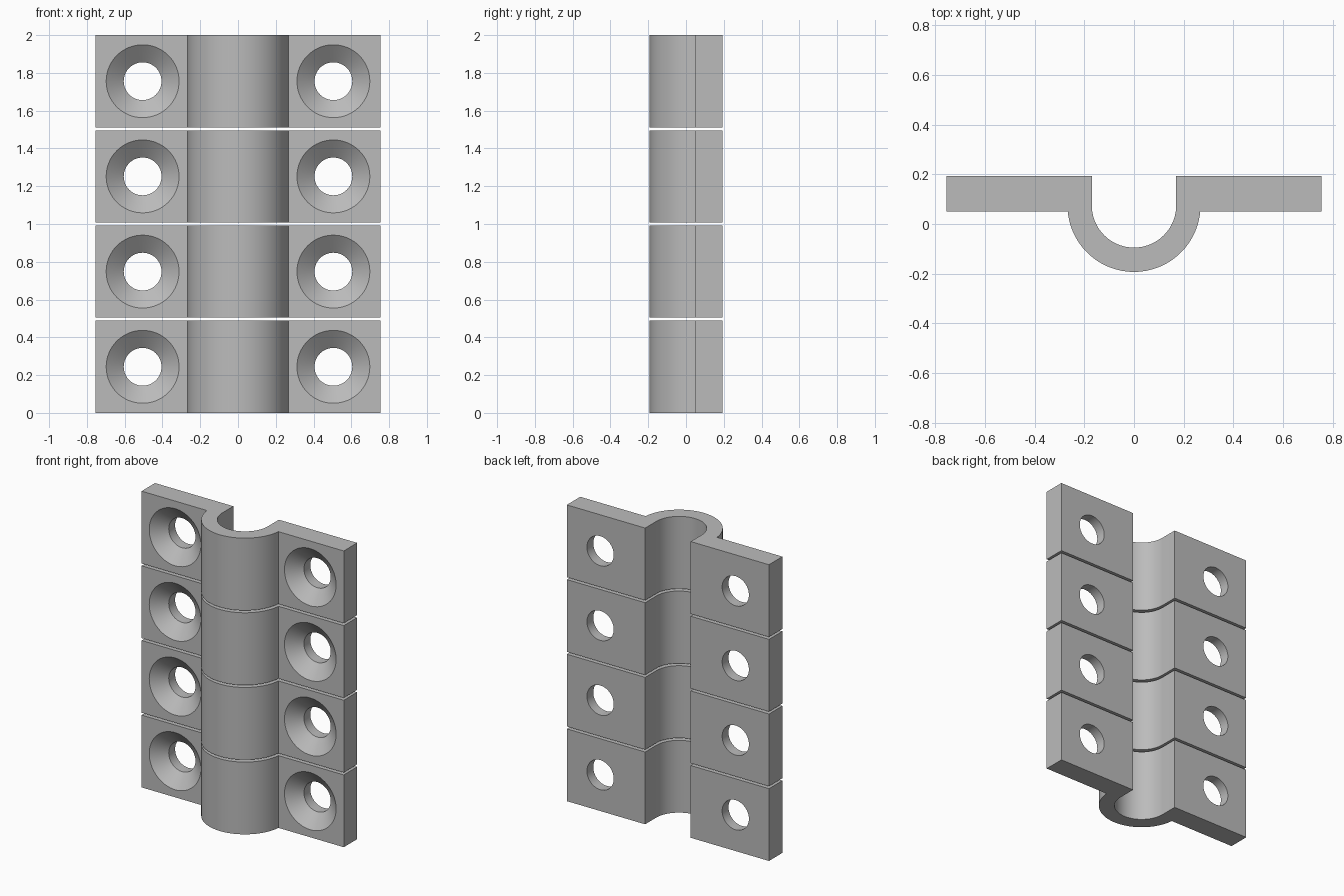
import bpy, bmesh, math
from mathutils import Matrix

if "Cube" in bpy.data.objects:
    bpy.data.objects.remove(bpy.data.objects["Cube"])

COUNT, HEIGHT = 4, 0.488
PITCH = (2 - HEIGHT) / (COUNT - 1)
HALF_W, BACK, FRONT = 0.755, 0.193, 0.05      # mounting flanges
ARC_Y, R_IN, R_OUT = 0.075, 0.17, 0.268       # curved saddle
HOLE_X, HOLE_R, SINK_R, SINK_DEPTH = 0.505, 0.1, 0.193, 0.075

grey = bpy.data.materials.new("plain grey")
grey.use_nodes = True
colour = (0.50, 0.50, 0.50, 1)
grey.diffuse_color = colour
grey.node_tree.nodes["Principled BSDF"].inputs["Base Color"].default_value = colour


def make_object(name, bm):
    bmesh.ops.recalc_face_normals(bm, faces=bm.faces)
    mesh = bpy.data.meshes.new(name)
    bm.to_mesh(mesh)
    bm.free()
    mesh.materials.append(grey)
    obj = bpy.data.objects.new(name, mesh)
    bpy.context.collection.objects.link(obj)
    return obj


def arc(radius, start, end, steps=48):
    angles = [start + (end - start) * i / steps for i in range(steps + 1)]
    return [(radius * math.cos(a), ARC_Y + radius * math.sin(a)) for a in angles]


def clamp_body():
    # Saddle profile with a flange on each side, extruded upward
    dip = math.asin((ARC_Y - FRONT) / R_OUT)
    profile = [(-HALF_W, BACK), (-HALF_W, FRONT)]
    profile += arc(R_OUT, math.pi + dip, 2 * math.pi - dip)
    profile += [(HALF_W, FRONT), (HALF_W, BACK), (R_IN, BACK)]
    profile += arc(R_IN, 2 * math.pi, math.pi)
    profile += [(-R_IN, BACK)]
    bm = bmesh.new()
    face = bm.faces.new([bm.verts.new((x, y, 0)) for x, y in profile])
    top = bmesh.ops.extrude_face_region(bm, geom=[face])["geom"]
    verts = [v for v in top if isinstance(v, bmesh.types.BMVert)]
    bmesh.ops.translate(bm, verts=verts, vec=(0, 0, HEIGHT))
    return make_object("saddle_clamp_1", bm)


def screw_cutters():
    # Countersunk screw shapes, wide end toward the front
    bm = bmesh.new()
    slope = (SINK_R - HOLE_R) / SINK_DEPTH
    lead = 0.02
    stations = [(FRONT - lead, SINK_R + slope * lead),
                (FRONT + SINK_DEPTH, HOLE_R), (BACK + lead, HOLE_R)]
    sides = 64
    for side in (-1, 1):
        rings = [[bm.verts.new((side * HOLE_X + r * math.cos(math.tau * i / sides), y,
                                HEIGHT / 2 + r * math.sin(math.tau * i / sides)))
                  for i in range(sides)] for y, r in stations]
        for a, b in zip(rings, rings[1:]):
            for i in range(sides):
                j = (i + 1) % sides
                bm.faces.new((a[i], a[j], b[j], b[i]))
        bm.faces.new(rings[0])
        bm.faces.new(rings[-1])
    cutter = make_object("screw_hole_cutter", bm)
    cutter.hide_render = True
    return cutter


clamp = clamp_body()
cutter = screw_cutters()
cut = clamp.modifiers.new("screw holes", "BOOLEAN")
cut.operation, cut.solver, cut.object = "DIFFERENCE", "EXACT", cutter

# Bake the holes, then smooth only the rounded surfaces
bpy.ops.object.select_all(action="DESELECT")
clamp.select_set(True)
bpy.context.view_layer.objects.active = clamp
bpy.ops.object.modifier_apply(modifier=cut.name)
bpy.data.objects.remove(cutter)
bpy.ops.object.shade_smooth_by_angle(angle=math.radians(25))

# Stack identical clamps with narrow gaps
for i in range(1, COUNT):
    copy = clamp.copy()
    copy.name = f"saddle_clamp_{i + 1}"
    copy.matrix_world = Matrix.Translation((0, 0, i * PITCH))
    bpy.context.collection.objects.link(copy)
